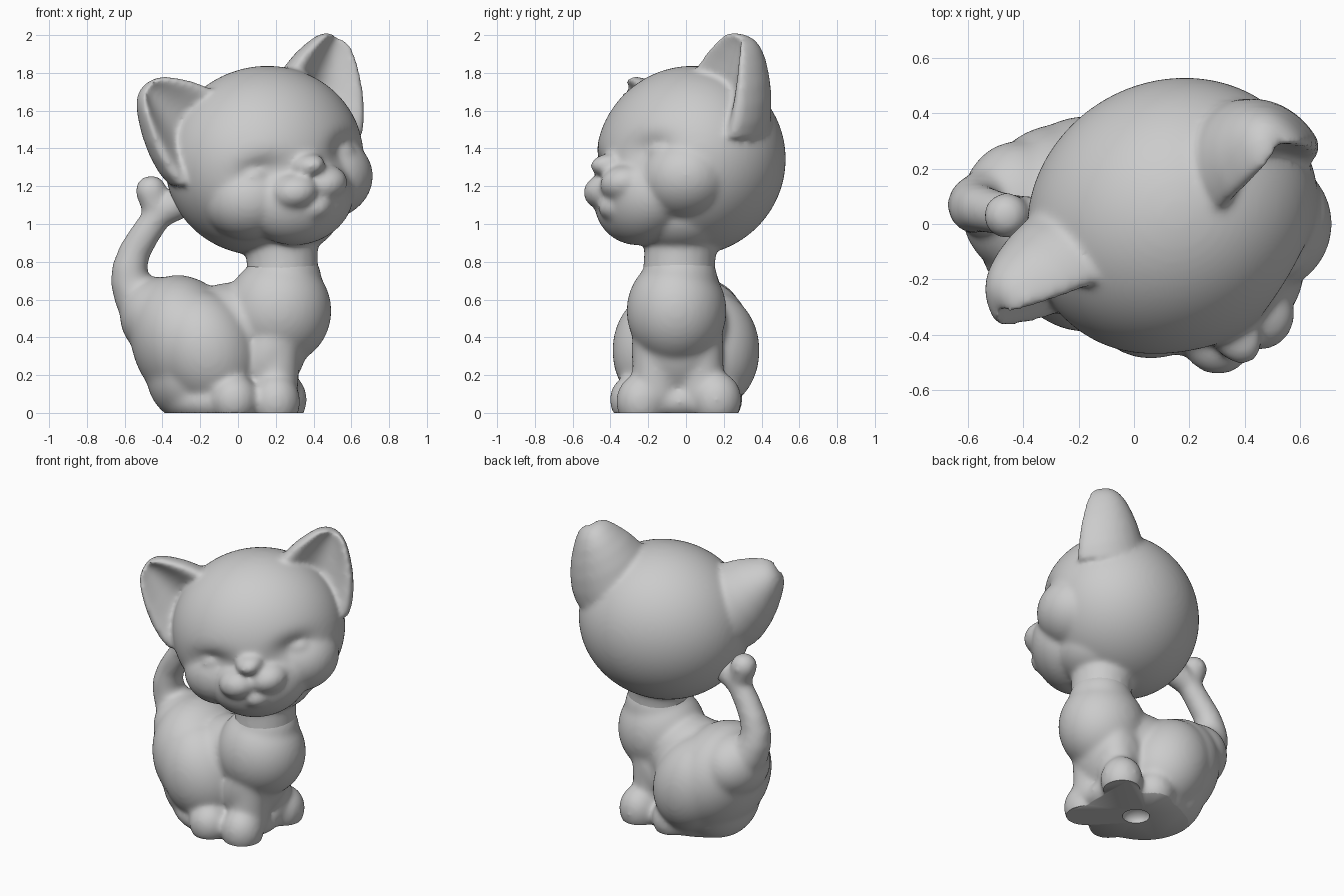
import bpy, bmesh, math
from mathutils import Matrix, Vector

cube = bpy.data.objects.get("Cube")
if cube:
    bpy.data.objects.remove(cube, do_unlink=True)

# Single clay colour
clay = bpy.data.materials.new("grey_clay")
clay.use_nodes = True
clay.diffuse_color = (0.6, 0.6, 0.6, 1)
clay.node_tree.nodes["Principled BSDF"].inputs["Base Color"].default_value = (0.6, 0.6, 0.6, 1)


def blob(bm, centre, radii, tilt=0.0, detail=4):
    """Ellipsoid, tilted about the y axis by some degrees."""
    m = (Matrix.Translation(centre) @ Matrix.Rotation(math.radians(tilt), 4, 'Y')
         @ Matrix.Diagonal((*radii, 1)))
    return bmesh.ops.create_icosphere(bm, subdivisions=detail, radius=1, matrix=m)["verts"]


def limb(bm, path, steps=8):
    """Rounded tapering limb through (x, y, z, radius) points."""
    for a, b in zip(path, path[1:]):
        for i in range(steps + 1):
            p = Vector(a).lerp(Vector(b), i / steps)
            blob(bm, p[:3], (p[3],) * 3, detail=3)


def activate(ob):
    bpy.ops.object.select_all(action='DESELECT')
    ob.select_set(True)
    bpy.context.view_layer.objects.active = ob


def make_object(name, bm):
    bmesh.ops.recalc_face_normals(bm, faces=bm.faces)
    me = bpy.data.meshes.new(name)
    bm.to_mesh(me)
    bm.free()
    ob = bpy.data.objects.new(name, me)
    bpy.context.collection.objects.link(ob)
    me.materials.append(clay)
    return ob


def fuse(ob, smoothing, voxel=0.014):
    """Melt overlapping volumes into one soft skin."""
    activate(ob)
    rem = ob.modifiers.new("fuse", 'REMESH')
    rem.mode = 'VOXEL'
    rem.voxel_size = voxel
    soft = ob.modifiers.new("soften", 'SMOOTH')
    soft.factor = 0.5
    soft.iterations = smoothing
    for name in ("fuse", "soften"):
        bpy.ops.object.modifier_apply(modifier=name)


def shade(ob):
    activate(ob)
    bpy.ops.object.shade_smooth_by_angle(angle=math.radians(60))


# ---------- Head, in its own frame: x across, -y to the face, z up ----------
def ear(bm, side):
    # Cupped sections with a rounded rim, lofted from the skull to a blunt tip
    base, tip = Vector((0.36, -0.04, 0.155)), Vector((0.60, 0.01, 0.535))
    across = Vector((-0.77, 0, 0.63))
    profile = [(0, .275, .31), (.2, .27, .29), (.4, .245, .265), (.6, .205, .23),
               (.78, .155, .19), (.9, .115, .15), (.97, .08, .11), (1, .045, .07)]
    n = 36
    rings = []
    for t, width, depth in profile:
        ring = []
        for i in range(n):
            a = 2 * math.pi * i / n
            s = math.sin(a)
            y = depth * (s if s > 0 else 0.5 * s - 0.72 * s ** 3)
            p = base.lerp(tip, t) + across * width * math.cos(a) + Vector((0, y, 0))
            ring.append(bm.verts.new((p.x * side, p.y, p.z)))
        rings.append(ring)
    for r, q in zip(rings, rings[1:]):
        for i in range(n):
            j = (i + 1) % n
            bm.faces.new((r[i], r[j], q[j], q[i]))
    bm.faces.new(rings[0])
    bm.faces.new(rings[-1])


bm = bmesh.new()
skull = blob(bm, (0, 0, 0), (0.54, 0.49, 0.5), detail=6)
for v in skull:                                   # eye hollows
    for side in (-1, 1):
        d2 = ((v.co.x - side * 0.26) / 0.12) ** 2 + (v.co.z / 0.075) ** 2
        if v.co.y < 0:
            v.co.y += 0.06 * math.exp(-d2)
for side in (-1, 1):
    ear(bm, side)
    blob(bm, (side * 0.26, -0.35, -0.02), (0.085, 0.05, 0.045))      # closed eyelid
    blob(bm, (side * 0.09 - 0.03, -0.455, -0.14), (0.13, 0.135, 0.10))    # muzzle pad
    blob(bm, (side * 0.24, -0.19, -0.15), (0.25, 0.245, 0.22))       # cheek
blob(bm, (-0.02, -0.32, -0.20), (0.31, 0.225, 0.245))                # muzzle
blob(bm, (-0.025, -0.47, -0.02), (0.09, 0.125, 0.065))               # nose
blob(bm, (-0.03, -0.43, -0.245), (0.11, 0.14, 0.085))                # chin
bm.transform(Matrix.Translation((0.14, 0.025, 1.335))
             @ Matrix.Rotation(math.radians(30.6), 4, 'Z')
             @ Matrix.Rotation(math.radians(-13), 4, 'Y'))
blob(bm, (0.23, -0.03, 1.06), (0.31, 0.29, 0.225))                   # throat
limb(bm, [(0.235, -0.04, 0.66, 0.195), (0.235, -0.035, 0.80, 0.19), (0.22, -0.02, 1.0, 0.2)])
head = make_object("head_with_ears", bm)
fuse(head, 16)
shade(head)

# ---------- Seated body, chest towards +x, with the tail ----------
bm = bmesh.new()
blob(bm, (-0.27, 0.01, 0.37), (0.29, 0.35, 0.37), -21)               # rump
blob(bm, (-0.42, 0.06, 0.51), (0.205, 0.24, 0.21))                   # upper rump
blob(bm, (-0.25, -0.01, 0.20), (0.235, 0.29, 0.25))                  # lower rump
blob(bm, (-0.03, -0.02, 0.44), (0.30, 0.25, 0.25))                   # belly and back
blob(bm, (0.215, -0.05, 0.54), (0.28, 0.265, 0.29))                  # chest
blob(bm, (0.17, -0.045, 0.33), (0.19, 0.245, 0.31), 20)              # brisket
limb(bm, [(0.235, -0.04, 0.58, 0.225), (0.24, -0.035, 0.70, 0.205)])   # neck root
blob(bm, (-0.05, -0.04, 0.06), (0.36, 0.30, 0.15))                   # foot of the figure
for y, leg_y, paw, hind_y in ((-0.12, -0.16, (0.2, -0.235, 0.06), -0.275),
                              (0.12, 0.075, (0.235, 0.16, 0.07), 0.17)):
    blob(bm, (-0.17, y, 0.33), (0.27, 0.27, 0.33), -23)              # haunch
    limb(bm, [(0.21, leg_y, 0.40, 0.12), (0.19, leg_y, 0.12, 0.13)])    # front leg
    blob(bm, paw, (0.13, 0.135, 0.15))                               # front paw
    blob(bm, (-0.02, hind_y, 0.07), (0.13, 0.13, 0.135))             # hind paw
limb(bm, [(-0.45, 0.07, 0.50, 0.15), (-0.53, 0.075, 0.61, 0.125), (-0.57, 0.07, 0.69, 0.105),
          (-0.575, 0.06, 0.76, 0.095), (-0.55, 0.055, 0.85, 0.085), (-0.49, 0.04, 0.95, 0.08),
          (-0.42, 0.03, 1.05, 0.076), (-0.31, 0.01, 1.11, 0.085)])   # tail
limb(bm, [(-0.43, 0.03, 1.06, 0.07), (-0.46, 0.03, 1.175, 0.085)], 4)   # knob at its end
body = make_object("body_with_tail", bm)
fuse(body, 24)

# Flat underside
bm = bmesh.new()
bm.from_mesh(body.data)
bmesh.ops.bisect_plane(bm, geom=bm.verts[:] + bm.edges[:] + bm.faces[:],
                       plane_co=(0, 0, 0), plane_no=(0, 0, 1), clear_inner=True)
bmesh.ops.holes_fill(bm, edges=[e for e in bm.edges if e.is_boundary], sides=0)
bm.to_mesh(body.data)
bm.free()

# Pouring hole in the underside
bm = bmesh.new()
blob(bm, (-0.05, -0.04, 0), (0.085, 0.085, 0.06), detail=3)
cutter = make_object("hole_cutter", bm)
cutter.hide_render = True
activate(body)
cut = body.modifiers.new("hole", 'BOOLEAN')
cut.operation = 'DIFFERENCE'
cut.solver = 'EXACT'
cut.object = cutter
bpy.ops.object.modifier_apply(modifier="hole")
bpy.data.objects.remove(cutter, do_unlink=True)
shade(body)
